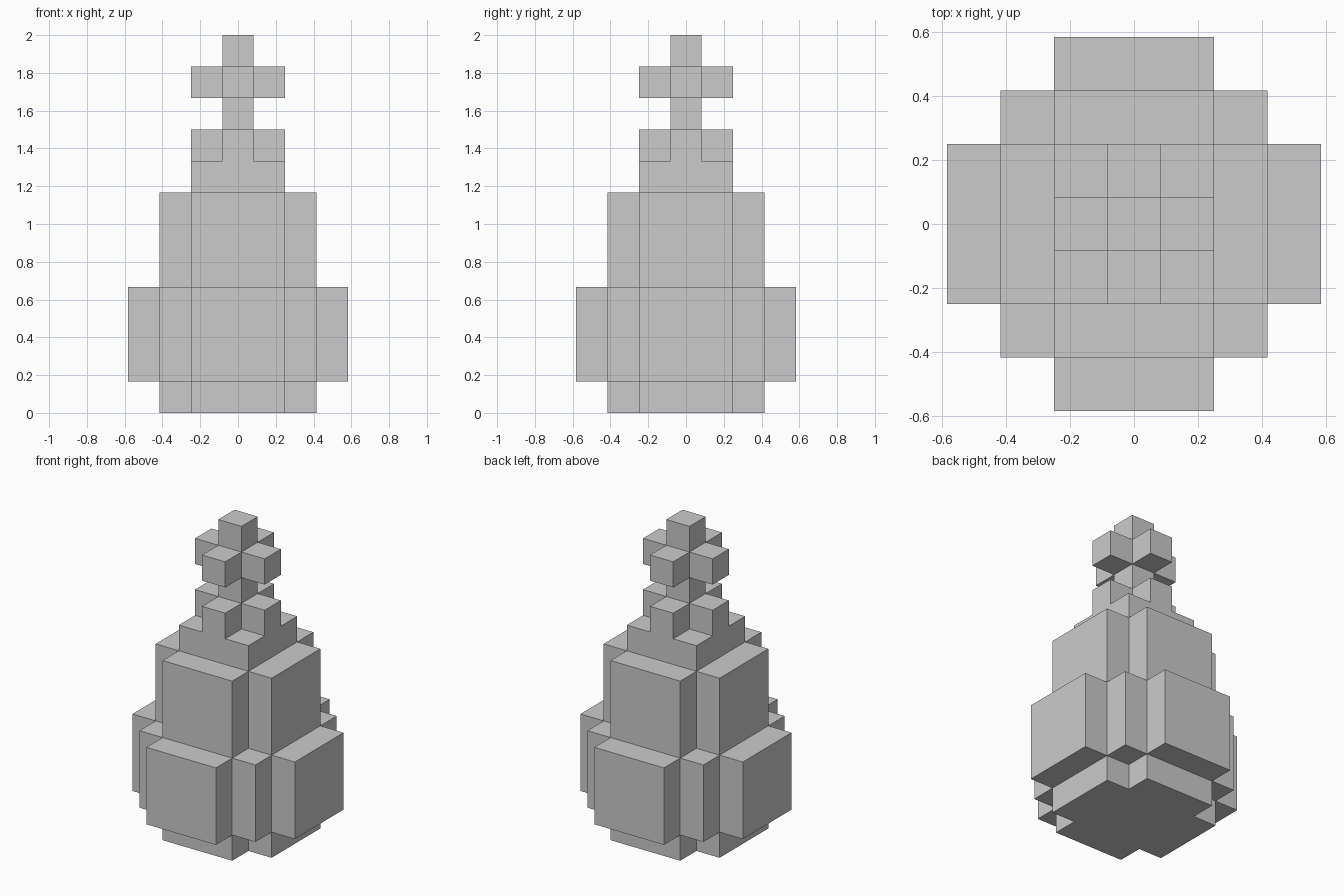
import bpy, bmesh

if "Cube" in bpy.data.objects:
    bpy.data.objects.remove(bpy.data.objects["Cube"])

U = 1 / 6  # one block


def stepped_outline(corners):
    """Outer corners of one quadrant -> closed four-fold staircase outline."""
    quarter = [corners[0]]
    for (_, y0), (x1, y1) in zip(corners, corners[1:]):
        quarter += [(x1, y0), (x1, y1)]
    outline = []
    for _ in range(4):
        outline += quarter
        quarter = [(-y, x) for x, y in quarter]
    return outline


def tier(name, corners, z0, z1):
    """Extrude a stepped outline from z0 to z1 (in blocks)."""
    bm = bmesh.new()
    verts = [bm.verts.new((x * U, y * U, z0 * U)) for x, y in stepped_outline(corners)]
    base = bm.faces.new(verts)
    top = bmesh.ops.extrude_face_region(bm, geom=[base], use_keep_orig=True)
    moved = [g for g in top["geom"] if isinstance(g, bmesh.types.BMVert)]
    bmesh.ops.translate(bm, verts=moved, vec=(0, 0, (z1 - z0) * U))
    bmesh.ops.recalc_face_normals(bm, faces=bm.faces)
    mesh = bpy.data.meshes.new(name)
    bm.to_mesh(mesh)
    bm.free()
    bpy.context.collection.objects.link(bpy.data.objects.new(name, mesh))


SMALL_SQUARE = [(0.5, 0.5)]
SMALL_CROSS = [(1.5, 0.5), (0.5, 1.5)]
SQUARE = [(1.5, 1.5)]
WIDE_CROSS = [(2.5, 1.5), (1.5, 2.5)]
ROUND_STEPS = [(3.5, 1.5), (2.5, 2.5), (1.5, 3.5)]

# Rounded body on its foot
tier("foot", WIDE_CROSS, 0, 1)
tier("belly", ROUND_STEPS, 1, 4)
tier("shoulder", WIDE_CROSS, 4, 7)

# Tapering neck
tier("collar", SQUARE, 7, 8)
tier("neck", SMALL_CROSS, 8, 9)

# Finial
tier("stem", SMALL_SQUARE, 9, 10)
tier("finial_cross", SMALL_CROSS, 10, 11)
tier("tip", SMALL_SQUARE, 11, 12)
